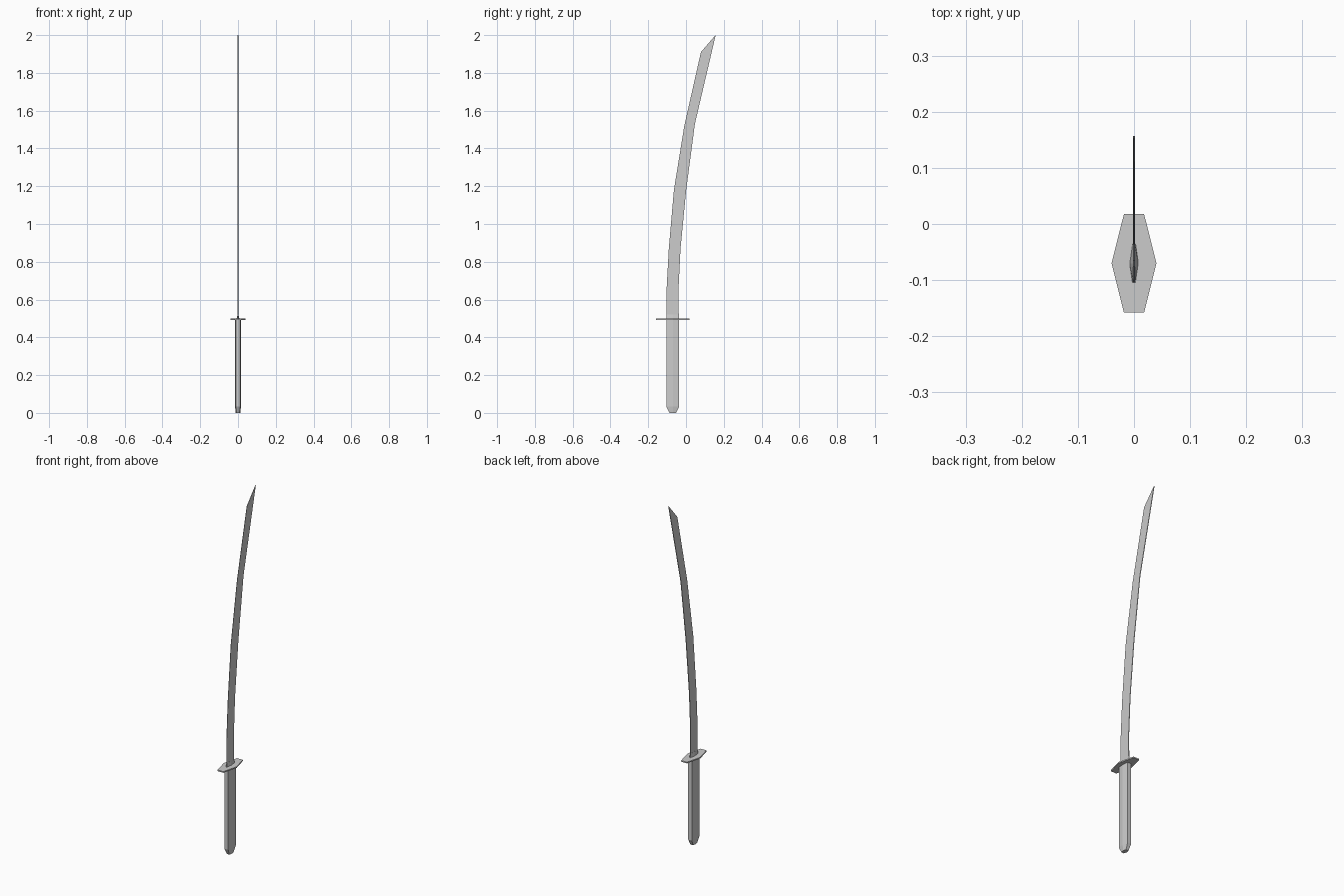
import bpy, bmesh

if "Cube" in bpy.data.objects:
    bpy.data.objects.remove(bpy.data.objects["Cube"])

CY = -0.07  # y of the grip axis


def hexagon(mid, end, half_len, z):
    """Elongated six-sided ring: wide at the middle, flat narrow ends."""
    return [(x, CY + y, z) for x, y in (
        (-end, -half_len), (end, -half_len), (mid, 0),
        (end, half_len), (-end, half_len), (-mid, 0))]


def loft(name, rings):
    """Skin a stack of equal-sized rings and cap both ends."""
    bm = bmesh.new()
    loops = [[bm.verts.new(p) for p in ring] for ring in rings]
    n = len(loops[0])
    for a, b in zip(loops, loops[1:]):
        for i in range(n):
            j = (i + 1) % n
            bm.faces.new((a[i], a[j], b[j], b[i]))
    bm.faces.new(loops[0][::-1])
    bm.faces.new(loops[-1])
    bmesh.ops.remove_doubles(bm, verts=bm.verts, dist=1e-5)
    bmesh.ops.recalc_face_normals(bm, faces=bm.faces)
    mesh = bpy.data.meshes.new(name)
    bm.to_mesh(mesh)
    bm.free()
    obj = bpy.data.objects.new(name, mesh)
    bpy.context.collection.objects.link(obj)
    return obj


# Grip with a tapered pommel end
loft("grip", [hexagon(0.012, 0.008, 0.018, 0.0),
              hexagon(0.0155, 0.0115, 0.034, 0.033),
              hexagon(0.0155, 0.0115, 0.034, 0.495)])

# Thin hexagonal hand guard
loft("guard", [hexagon(0.04, 0.018, 0.0875, 0.493),
               hexagon(0.04, 0.018, 0.0875, 0.5)])

# Collar that tapers into the blade
loft("blade_collar", [hexagon(0.008, 0.003, 0.034, 0.498),
                      hexagon(0.002, 0.0015, 0.033, 0.522)])

# Curved blade: (edge y, edge z, spine y, spine z) per station
stations = [(-0.103, 0.498, -0.038, 0.498),
            (-0.103, 0.65, -0.040, 0.65),
            (-0.091, 0.87, -0.029, 0.87),
            (-0.064, 1.18, 0.001, 1.18),
            (-0.009, 1.52, 0.047, 1.53),
            (0.079, 1.91, 0.136, 1.91),
            (0.152, 1.995, 0.157, 2.0)]
EDGE, SPINE = 0.001, 0.0018
loft("blade", [[(-EDGE, ey, ez), (EDGE, ey, ez), (SPINE, sy, sz), (-SPINE, sy, sz)]
               for ey, ez, sy, sz in stations])
